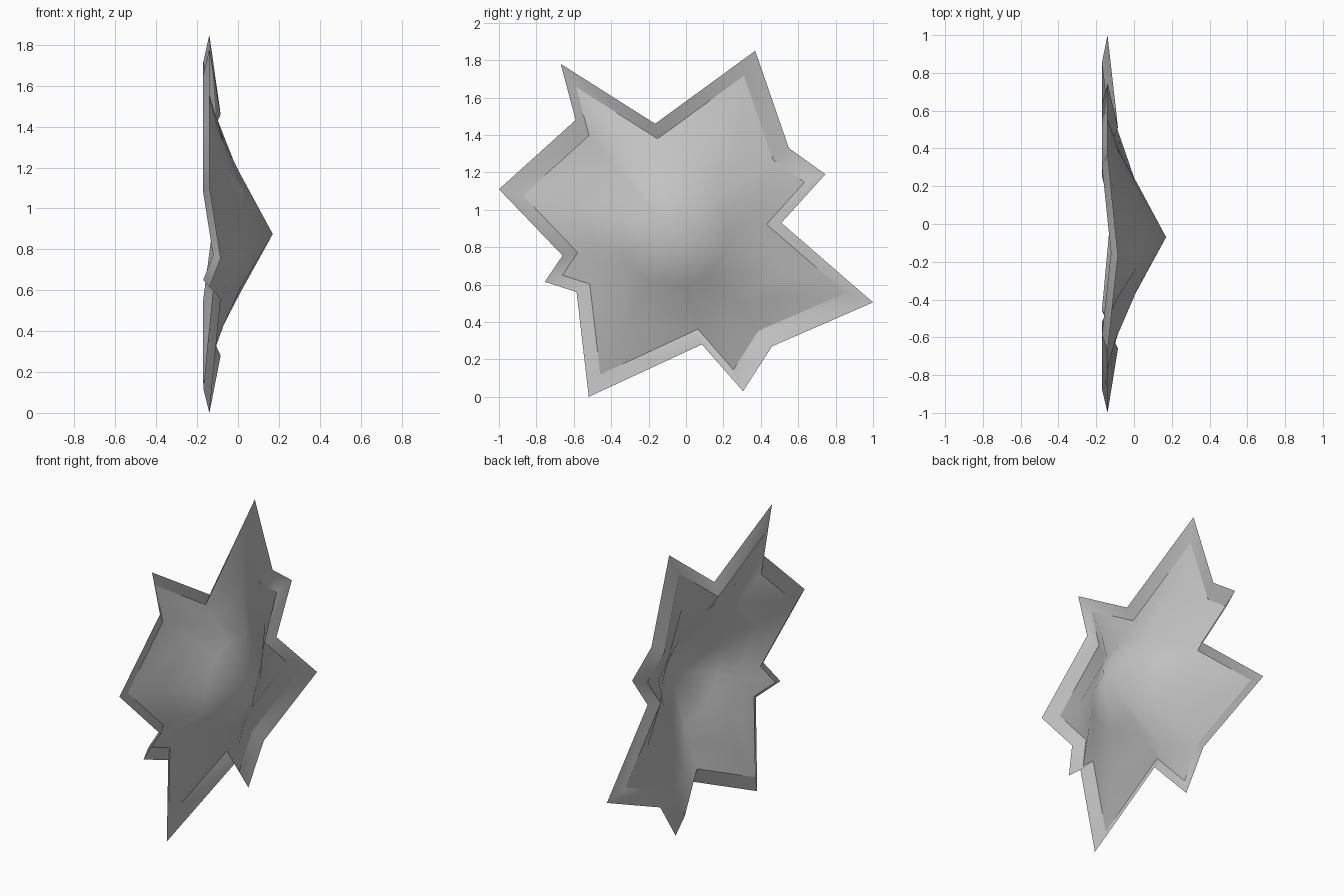
import bpy, bmesh, math

cube = bpy.data.objects.get("Cube")
if cube:
    bpy.data.objects.remove(cube, do_unlink=True)

# Star outline as (y, z), alternating tip and notch
OUTLINE = [(.37, 1.85), (.55, 1.33), (.745, 1.19), (.51, .93),
           (1, .505), (.46, .27), (.305, .03), (.085, .28),
           (-.52, 0), (-.585, .56), (-.755, .615), (-.66, .755),
           (-1, 1.11), (-.59, 1.48), (-.67, 1.78), (-.165, 1.46)]
RAISED = {3, 7, 9, 11, 15}  # notches that stand forward of the tips
CENTRE_Y, CENTRE_Z = -.07, .875

grey = bpy.data.materials.new("plain grey")
grey.use_nodes = True
colour = (.55, .55, .55, 1)
grey.diffuse_color = colour
grey.node_tree.nodes["Principled BSDF"].inputs["Base Color"].default_value = colour


def star_ring(bm, scale, tip_x, notch_x):
    """Outline scaled about the centre, with the raised notches forward."""
    return [bm.verts.new((notch_x if i in RAISED else tip_x,
                          CENTRE_Y + (y - CENTRE_Y) * scale,
                          CENTRE_Z + (z - CENTRE_Z) * scale))
            for i, (y, z) in enumerate(OUTLINE)]


def round_ring(bm, radius, x):
    """Circle with one vertex in the direction of each outline point."""
    angles = [math.atan2(z - CENTRE_Z, y - CENTRE_Y) for y, z in OUTLINE]
    return [bm.verts.new((x, CENTRE_Y + radius * math.cos(a),
                          CENTRE_Z + radius * math.sin(a))) for a in angles]


def middle_ring(bm, outer, inner, sag):
    """Halfway between two rings, with the rays towards the tips sagging."""
    verts = []
    for i, (a, b) in enumerate(zip(outer, inner)):
        co = (a.co + b.co) / 2
        if i not in RAISED:
            co.x -= sag
        verts.append(bm.verts.new(co))
    return verts


# Open shell: turned-up rim, crease, sagging rays, round shoulder and peak
bm = bmesh.new()
edge = star_ring(bm, 1, -.14, -.085)
crease = star_ring(bm, .863, -.17, -.122)
shoulder = round_ring(bm, .29, .015)
rings = [edge, crease, middle_ring(bm, crease, shoulder, .02), shoulder]
peak = bm.verts.new((.17, CENTRE_Y, CENTRE_Z))
count = len(OUTLINE)
for i in range(count):
    j = (i + 1) % count
    for a, b in zip(rings, rings[1:]):
        bm.faces.new((a[i], a[j], b[j], b[i]))
    bm.faces.new((shoulder[i], shoulder[j], peak))
bmesh.ops.recalc_face_normals(bm, faces=bm.faces)
if sum(f.normal.x for f in bm.faces) < 0:
    bmesh.ops.reverse_faces(bm, faces=bm.faces)

# Smooth shading everywhere except across the rim crease
for f in bm.faces:
    f.smooth = True
for i in range(count):
    bm.edges.get((crease[i - 1], crease[i])).smooth = False

mesh = bpy.data.meshes.new("star_shell")
bm.to_mesh(mesh)
bm.free()
mesh.materials.append(grey)
star = bpy.data.objects.new("star_shell", mesh)
bpy.context.collection.objects.link(star)
